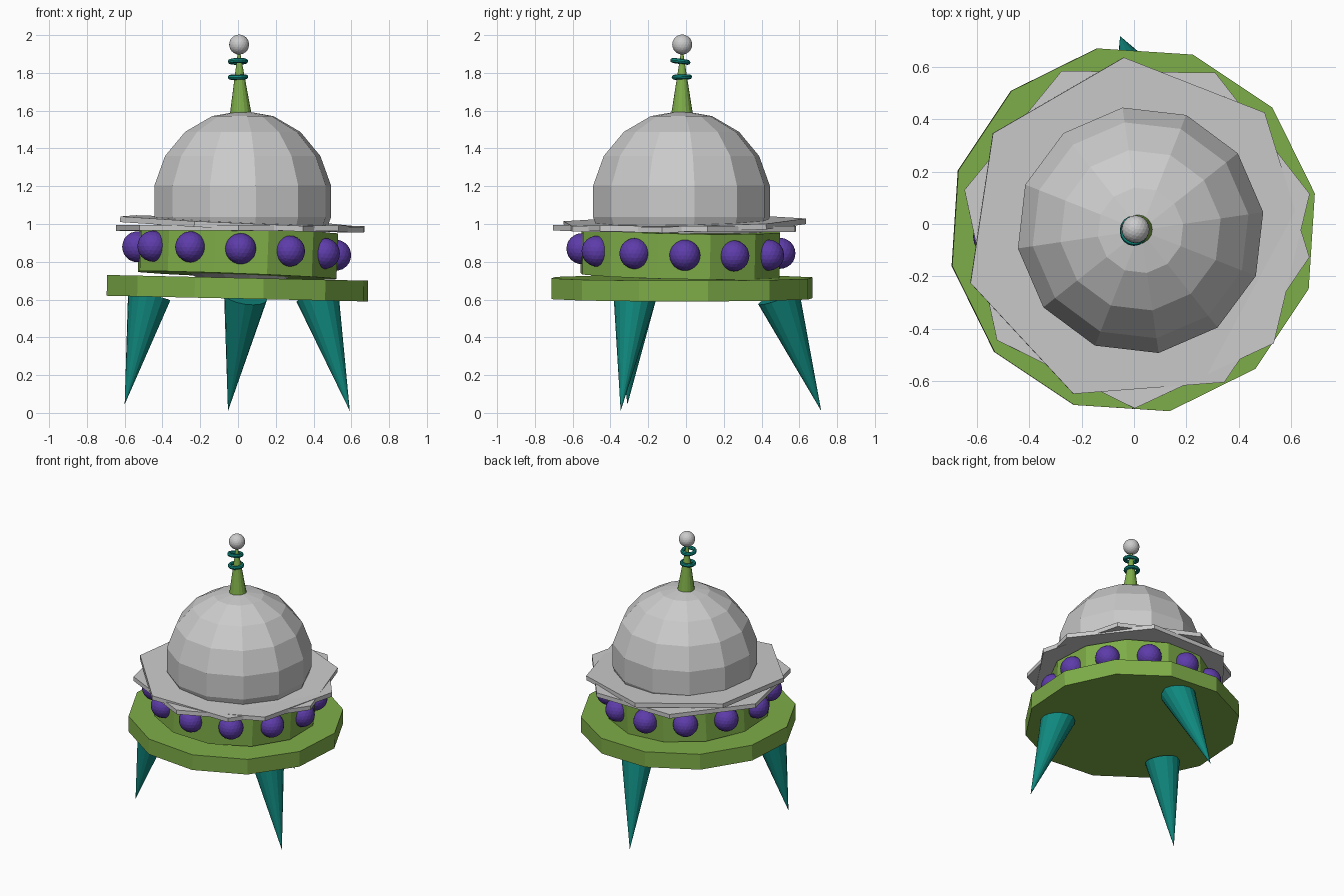
import bpy, math
from mathutils import Vector, Matrix

if "Cube" in bpy.data.objects:
    bpy.data.objects.remove(bpy.data.objects["Cube"])


def material(name, rgb):
    m = bpy.data.materials.new(name)
    m.diffuse_color = (*rgb, 1)
    m.use_nodes = True
    m.node_tree.nodes["Principled BSDF"].inputs["Base Color"].default_value = m.diffuse_color
    return m


GREEN = material("green", (0.21, 0.42, 0.065))
TEAL = material("teal", (0.005, 0.25, 0.21))
PURPLE = material("purple", (0.11, 0.045, 0.40))


def finish(name, mat):
    ob = bpy.context.object
    ob.name = name
    if mat:
        ob.data.materials.append(mat)
    return ob


def tilt(slope_x, slope_y, phase):
    """Rotation leaning a part by its slopes, after turning it about z."""
    return (Matrix.Rotation(-slope_x, 4, 'Y') @ Matrix.Rotation(slope_y, 4, 'X')
            @ Matrix.Rotation(math.radians(phase), 4, 'Z')).to_euler()


def prism(name, sides, r, height, loc, phase, slopes=(0, 0), mat=None):
    # phase is the angle of one corner, primitives start at +y
    bpy.ops.mesh.primitive_cylinder_add(vertices=sides, radius=r, depth=height, location=loc,
                                        rotation=tilt(*slopes, phase - 90))
    return finish(name, mat)


def cone(name, base, tip, r, r_tip=0.0, sides=16, mat=None):
    a, b = Vector(base), Vector(tip)
    rot = (b - a).to_track_quat('Z', 'Y').to_euler()
    bpy.ops.mesh.primitive_cone_add(vertices=sides, radius1=r, radius2=r_tip,
                                    depth=(b - a).length, location=(a + b) / 2, rotation=rot)
    return finish(name, mat)


# Legs
legs = {
    "left_leg": ((-0.47, -0.27, 0.62), (-0.60, -0.31, 0.045)),
    "right_leg": ((0.42, -0.27, 0.62), (0.592, -0.346, 0.01)),
    "back_leg": ((0.04, 0.49, 0.615), (-0.053, 0.716, 0.01)),
}
for name, (base, tip) in legs.items():
    cone(name, base, tip, 0.115, mat=TEAL)

# Hull: wide base disc and narrower band above it
prism("base_disc", 12, 0.705, 0.11, (-0.003, -0.022, 0.66), 11.3, (-0.022, 0.0), GREEN)
prism("hull_band", 12, 0.54, 0.24, (0.0, -0.03, 0.848), 17, (-0.038, -0.02), GREEN)

# Lamps around the band, following its lean
for i in range(12):
    a = math.radians(2.3 + 30 * i)
    x, y = 0.525 * math.cos(a), 0.525 * math.sin(a)
    bpy.ops.mesh.primitive_ico_sphere_add(subdivisions=3, radius=0.082,
                                          location=(x - 0.007, y - 0.027, 0.857 - 0.042 * x - 0.025 * y))
    finish(f"lamp_{i + 1}", PURPLE)

# Brim: two crossed seven-sided plates
prism("lower_brim_plate", 7, 0.675, 0.03, (0.01, -0.028, 0.977), 12.2, (-0.004, -0.004))
prism("upper_brim_plate", 7, 0.665, 0.03, (0.011, -0.028, 1.0), -8.5, (-0.045, 0.018))

# Dome
bpy.ops.mesh.primitive_uv_sphere_add(segments=12, ring_count=9, radius=0.48, location=(0.025, -0.024, 1.12),
                                     rotation=(0, 0, math.radians(8.4)))
finish("dome", None)

# Antenna
cone("antenna_mast", (0.014, -0.021, 1.59), (0.005, -0.021, 1.91), 0.056, 0.006, mat=GREEN)
for name, z, y, sx, sy in (("lower_antenna_ring", 1.778, -0.022, 0.03, 0.03),
                           ("upper_antenna_ring", 1.861, -0.03, 0.03, -0.13)):
    bpy.ops.mesh.primitive_torus_add(major_segments=16, minor_segments=8, major_radius=0.041,
                                     minor_radius=0.013, location=(0.0, y, z), rotation=tilt(sx, sy, 0))
    finish(name, TEAL)
bpy.ops.mesh.primitive_ico_sphere_add(subdivisions=3, radius=0.053, location=(0.006, -0.02, 1.95))
finish("antenna_ball", None)
